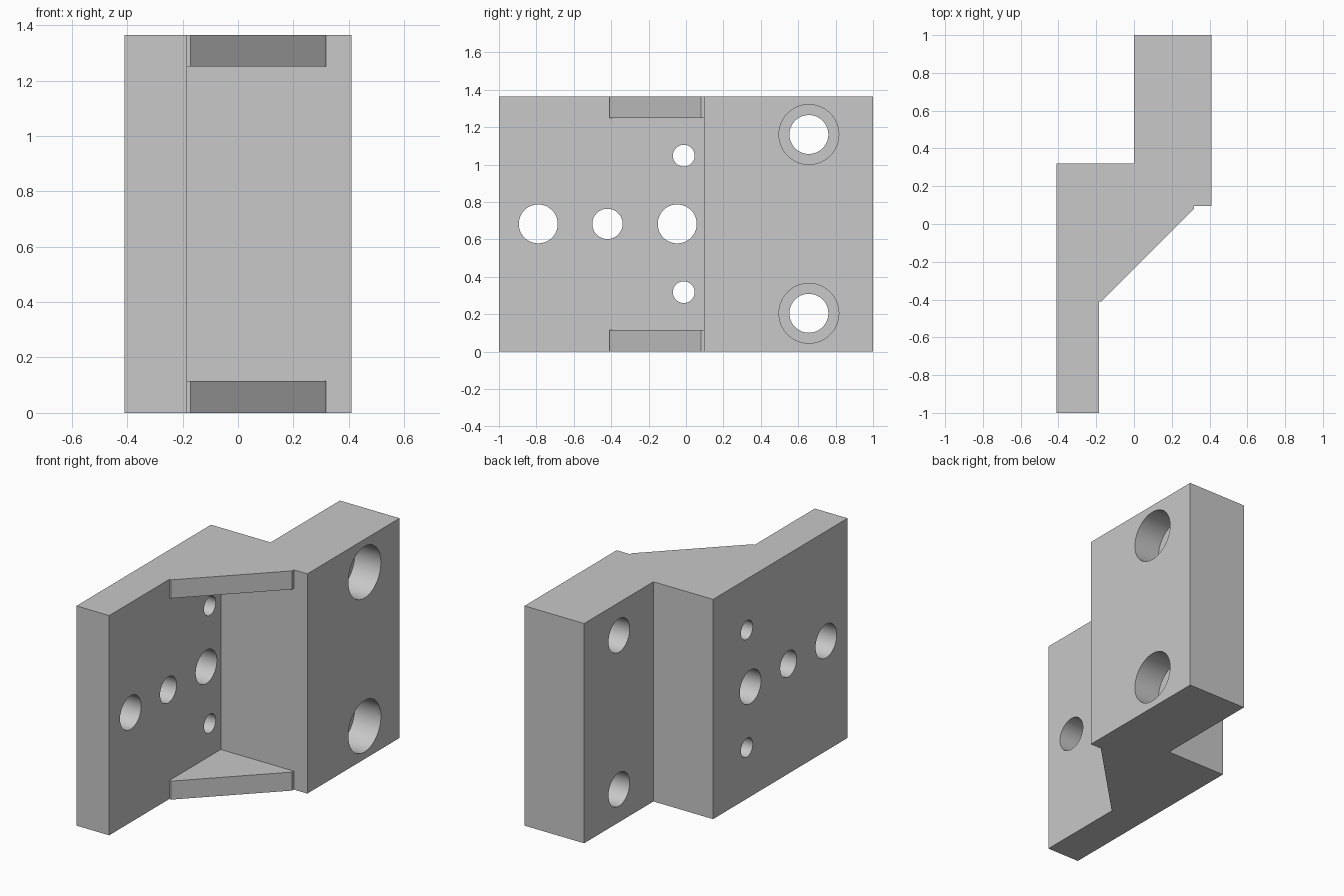
import bpy, bmesh, math
from mathutils import Matrix

cube = bpy.data.objects.get("Cube")
if cube:
    bpy.data.objects.remove(cube, do_unlink=True)

HEIGHT = 1.365
MID = HEIGHT / 2
RIB = 0.115          # thickness of the corner ribs

grey = bpy.data.materials.new("light grey")
grey.use_nodes = True
grey.diffuse_color = (0.58, 0.58, 0.58, 1)
grey.node_tree.nodes["Principled BSDF"].inputs["Base Color"].default_value = grey.diffuse_color


def add_object(name, bm):
    bmesh.ops.recalc_face_normals(bm, faces=bm.faces)
    mesh = bpy.data.meshes.new(name)
    bm.to_mesh(mesh)
    bm.free()
    mesh.materials.append(grey)
    obj = bpy.data.objects.new(name, mesh)
    bpy.context.collection.objects.link(obj)
    return obj


def prism(name, outline, z0, z1):
    bm = bmesh.new()
    face = bm.faces.new([bm.verts.new((x, y, z0)) for x, y in outline])
    new = bmesh.ops.extrude_face_region(bm, geom=[face])["geom"]
    bmesh.ops.translate(bm, vec=(0, 0, z1 - z0),
                        verts=[v for v in new if isinstance(v, bmesh.types.BMVert)])
    return add_object(name, bm)


def drill(name, y, z, radius, x0, x1):
    bm = bmesh.new()
    place = Matrix.Translation(((x0 + x1) / 2, y, z)) @ Matrix.Rotation(math.pi / 2, 4, "Y")
    bmesh.ops.create_cone(bm, cap_ends=True, segments=64, radius1=radius, radius2=radius,
                          depth=x1 - x0, matrix=place)
    return add_object(name, bm)


def cut(target, cutter):
    mod = target.modifiers.new("cut", "BOOLEAN")
    mod.operation, mod.solver, mod.object = "DIFFERENCE", "EXACT", cutter
    bpy.context.view_layer.objects.active = target
    bpy.ops.object.modifier_apply(modifier=mod.name)
    bpy.data.objects.remove(cutter, do_unlink=True)


# Stepped bracket with a sloping inner corner
bracket = prism("offset_bracket", [
    (-0.41, -1), (-0.185, -1), (-0.185, -0.41), (-0.172, -0.41), (0.317, 0.079),
    (0.317, 0.095), (0.41, 0.095), (0.41, 1), (0, 1), (0, 0.32), (-0.41, 0.32)], 0, HEIGHT)

# Pocket that leaves a triangular rib at the top and bottom
cut(bracket, prism("pocket_cutter", [
    (-0.185, -0.5), (0.5, -0.5), (0.5, 0.095), (-0.185, 0.095)], RIB, HEIGHT - RIB))

# Holes through the thin plate
for y, z, r in [(-0.79, MID, 0.104), (-0.42, MID, 0.081), (-0.047, MID, 0.104),
                (-0.012, MID + 0.365, 0.058), (-0.012, MID - 0.365, 0.058)]:
    cut(bracket, drill("plate_drill", y, z, r, -0.6, -0.1))

# Counterbored bolt holes through the thick block
for side in (-1, 1):
    z = MID + side * 0.478
    cut(bracket, drill("bolt_drill", 0.657, z, 0.104, -0.1, 0.6))
    cut(bracket, drill("counterbore_drill", 0.657, z, 0.16, 0.23, 0.6))

# Smooth hole walls, crisp edges elsewhere
bpy.ops.object.select_all(action="DESELECT")
bracket.select_set(True)
bpy.context.view_layer.objects.active = bracket
bpy.ops.object.shade_smooth_by_angle(angle=math.radians(30))
